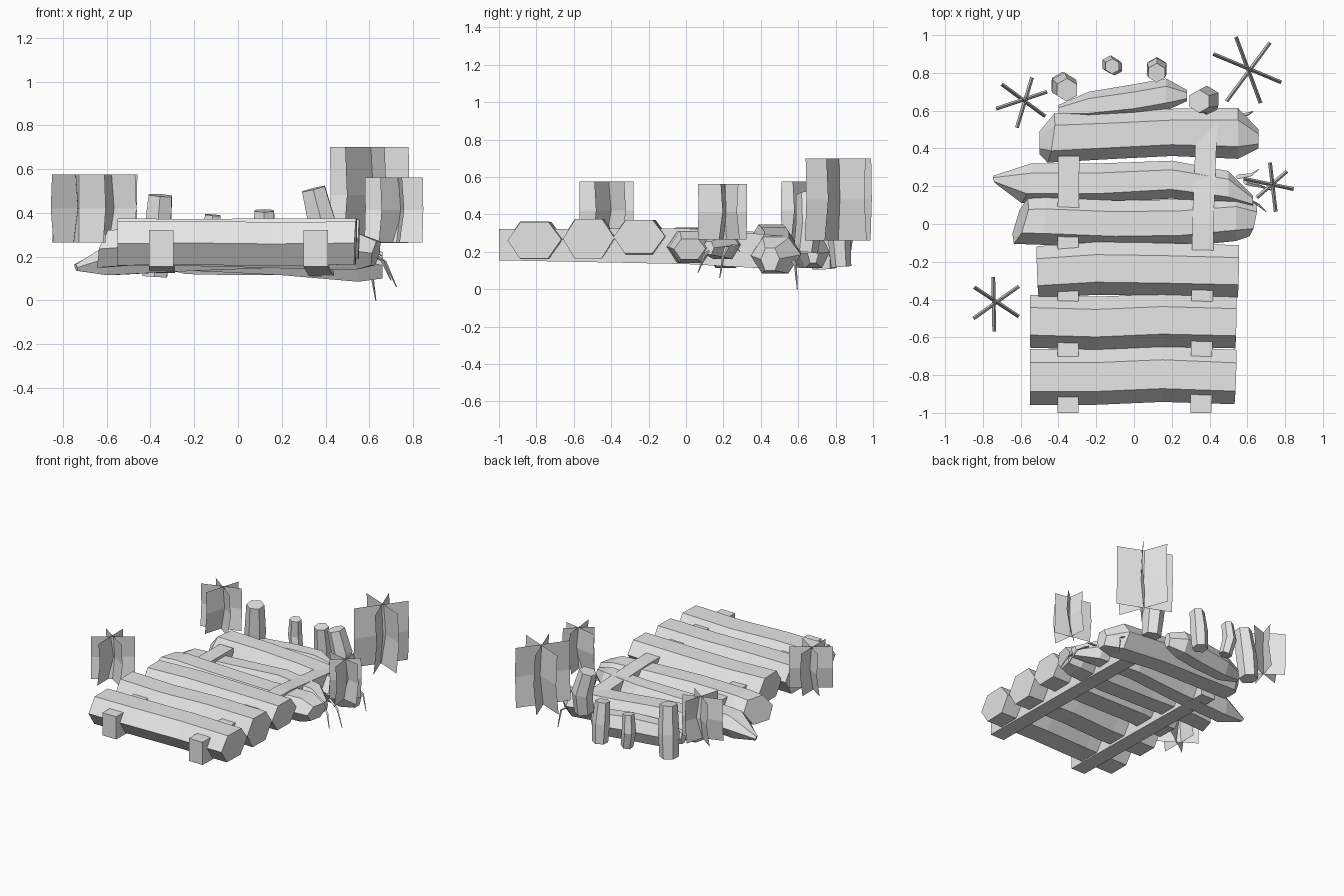
import bpy, bmesh, math
from mathutils import Vector

mat = bpy.data.materials.new("plain_grey")
mat.diffuse_color = (0.8, 0.8, 0.8, 1)


def finish(name, bm, closed=True):
    if closed:
        bmesh.ops.recalc_face_normals(bm, faces=bm.faces)
    me = bpy.data.meshes.new(name)
    bm.to_mesh(me)
    bm.free()
    me.materials.append(mat)
    ob = bpy.data.objects.new(name, me)
    bpy.context.collection.objects.link(ob)
    return ob


def loft(name, rings):
    """Skin a list of point rings and cap both ends."""
    bm = bmesh.new()
    vs = [[bm.verts.new(p) for p in r] for r in rings]
    n = len(vs[0])
    for a, b in zip(vs, vs[1:]):
        for i in range(n):
            j = (i + 1) % n
            bm.faces.new((a[i], a[j], b[j], b[i]))
    bm.faces.new(vs[0][::-1])
    bm.faces.new(vs[-1])
    return finish(name, bm)


# flattened hexagon used for the logs (depth, height)
HEX = [(-1, 0), (-0.52, 1), (0.52, 1), (1, 0.05), (0.5, -1), (-0.55, -1)]


def log(name, stations):
    """stations: x, y, z, half depth, half height, end skew"""
    rings = []
    for x, y, z, ry, rz, skew in stations:
        rings.append([(x + skew * (0.6 * a + 0.4 * b), y + a * ry, z + b * rz)
                      for a, b in HEX])
    loft(name, rings)


# intact logs at the front
log("log_1", [(-0.55, -0.81, 0.26, 0.147, 0.1, 0), (-0.2, -0.81, 0.262, 0.147, 0.1, 0),
              (0.15, -0.795, 0.258, 0.147, 0.1, 0), (0.537, -0.81, 0.262, 0.144, 0.098, 0.008)])
log("log_2", [(-0.55, -0.515, 0.27, 0.14, 0.105, 0), (-0.2, -0.525, 0.268, 0.14, 0.103, 0),
              (0.15, -0.51, 0.272, 0.14, 0.103, 0), (0.54, -0.52, 0.27, 0.138, 0.105, 0.005)])
log("log_3", [(-0.51, -0.255, 0.275, 0.137, 0.095, -0.008), (-0.2, -0.235, 0.275, 0.14, 0.095, 0),
              (0.15, -0.24, 0.275, 0.14, 0.095, 0), (0.553, -0.25, 0.28, 0.138, 0.09, 0.005)])

# sagging logs with split ends
log("log_4", [(-0.6, 0.015, 0.235, 0.12, 0.085, 0.06), (-0.48, 0.015, 0.245, 0.125, 0.085, 0.02),
              (-0.1, 0.0, 0.24, 0.125, 0.085, 0), (0.25, 0.005, 0.23, 0.125, 0.085, 0),
              (0.54, 0.03, 0.225, 0.12, 0.085, 0), (0.63, 0.02, 0.215, 0.085, 0.055, 0.03)])
log("log_5", [(-0.74, 0.235, 0.15, 0.02, 0.015, -0.01), (-0.57, 0.215, 0.195, 0.105, 0.08, 0.04),
              (-0.2, 0.215, 0.215, 0.105, 0.08, 0), (0.2, 0.235, 0.23, 0.1, 0.08, 0),
              (0.5, 0.19, 0.235, 0.09, 0.07, 0), (0.63, 0.12, 0.22, 0.03, 0.035, 0)])
log("log_6", [(-0.5, 0.43, 0.22, 0.06, 0.05, 0), (-0.44, 0.455, 0.245, 0.13, 0.1, 0.03),
              (-0.1, 0.47, 0.23, 0.125, 0.1, 0), (0.2, 0.485, 0.21, 0.125, 0.095, 0),
              (0.55, 0.48, 0.18, 0.135, 0.095, 0), (0.66, 0.45, 0.16, 0.05, 0.06, 0)])
log("log_7", [(-0.4, 0.6, 0.2, 0.03, 0.04, 0), (-0.24, 0.625, 0.2, 0.075, 0.08, 0),
              (0.0, 0.655, 0.2, 0.085, 0.085, 0), (0.17, 0.685, 0.195, 0.085, 0.08, 0),
              (0.28, 0.68, 0.19, 0.03, 0.05, 0)])


# two sloping rails under the logs
def rail(name, stations):
    loft(name, [[(x - 0.056, y, b), (x + 0.056, y, b), (x + 0.056, y, t), (x - 0.056, y, t)]
                for x, y, b, t in stations])


rail("left_rail", [(-0.35, -1, 0.155, 0.322), (-0.35, -0.1, 0.14, 0.31), (-0.345, 0.36, 0.125, 0.31)])
rail("right_rail", [(0.355, -1, 0.155, 0.322), (0.365, 0.0, 0.135, 0.325), (0.385, 0.535, 0.105, 0.285)])


# bent hexagonal stumps behind
def stump(name, bottom, mid, top, r):
    rings = []
    pts = [Vector(bottom), Vector(mid), Vector(top)]
    dirs = [pts[1] - pts[0], pts[2] - pts[0], pts[2] - pts[1]]
    for p, d, s in zip(pts, dirs, (0.9, 1.0, 0.85)):
        q = Vector((0, 0, 1)).rotation_difference(d)
        rings.append([p + q @ Vector((r * s * math.cos(i * math.pi / 3 + 0.5),
                                      r * s * math.sin(i * math.pi / 3 + 0.5), 0)) for i in range(6)])
    loft(name, rings)


stump("stump_1", (-0.38, 0.74, 0.11), (-0.37, 0.73, 0.28), (-0.355, 0.71, 0.48), 0.072)
stump("stump_2", (-0.10, 0.83, 0.15), (-0.125, 0.845, 0.27), (-0.115, 0.835, 0.39), 0.048)
stump("stump_3", (0.12, 0.83, 0.12), (0.12, 0.82, 0.26), (0.12, 0.8, 0.41), 0.06)
stump("stump_4", (0.385, 0.64, 0.2), (0.385, 0.66, 0.35), (0.345, 0.65, 0.51), 0.072)


# tufts of three crossing upright blades
def tuft(name, z0, z1, blades):
    bm = bmesh.new()
    for x0, y0, x1, y1 in blades:
        a, b = Vector((x0, y0, 0)), Vector((x1, y1, 0))
        side = Vector((y0 - y1, x1 - x0, 0)).normalized()
        grid = []
        for k, bow in enumerate((-0.01, 0.01, 0.0)):
            z = z0 + (z1 - z0) * k / 2
            grid.append([bm.verts.new(a.lerp(b, t) + side * bow + Vector((0, 0, z)))
                         for t in (0, 0.5, 1)])
        for r, s in zip(grid, grid[1:]):
            for i in range(2):
                bm.faces.new((r[i], r[i + 1], s[i + 1], s[i]))
    finish(name, bm, False)


tuft("tuft_back_right", 0.262, 0.7, [(0.42, 0.9, 0.78, 0.75), (0.54, 0.99, 0.67, 0.64), (0.72, 0.96, 0.49, 0.65)])
tuft("tuft_back_left", 0.265, 0.575, [(-0.73, 0.61, -0.46, 0.70), (-0.70, 0.74, -0.47, 0.57), (-0.54, 0.775, -0.62, 0.51)])
tuft("tuft_right", 0.265, 0.562, [(0.58, 0.24, 0.845, 0.185), (0.72, 0.325, 0.75, 0.065), (0.81, 0.28, 0.65, 0.14)])
tuft("tuft_left", 0.265, 0.575, [(-0.745, -0.28, -0.74, -0.57), (-0.85, -0.5, -0.61, -0.33), (-0.845, -0.335, -0.61, -0.49)])


# thin broken twigs hanging from the split ends
def twig(name, *pts):
    rings = []
    for k, p in enumerate(pts):
        r = 0.013 * (1 - 0.8 * k / (len(pts) - 1))
        rings.append([Vector(p) + Vector((r * math.cos(i * math.pi / 2), r * math.sin(i * math.pi / 2), 0))
                      for i in range(4)])
    loft(name, rings)


twig("twig_1", (0.6, 0.13, 0.22), (0.66, 0.1, 0.18), (0.70, 0.065, 0.09))
twig("twig_2", (0.59, 0.22, 0.23), (0.67, 0.2, 0.18), (0.725, 0.18, 0.06))
twig("twig_3", (0.56, 0.57, 0.16), (0.61, 0.585, 0.13), (0.63, 0.595, 0.0))
twig("twig_4", (0.55, 0.25, 0.24), (0.62, 0.26, 0.23), (0.66, 0.29, 0.2))
